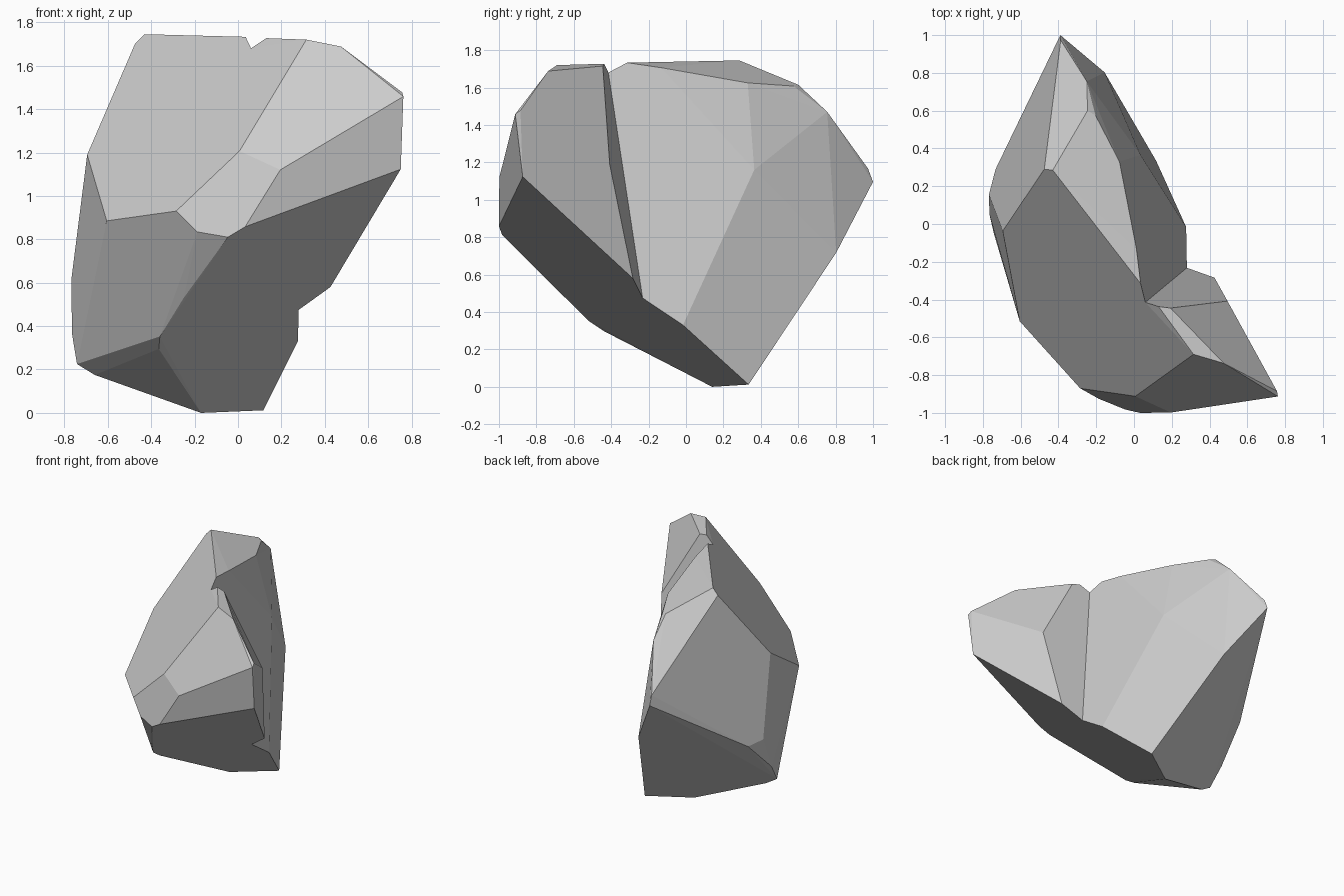
import bpy, bmesh
from mathutils import Vector

if "Cube" in bpy.data.objects:
    bpy.data.objects.remove(bpy.data.objects["Cube"])

# Corner points shared by both lumps (the seam running down from the groove)
seam = [(.06, -.415, 1.68), (.28, -.232, .475), (.007, -.912, 1.207), (.033, -1, .858)]

# Large lump, grouped by area
main_top = [(-.43, .285, 1.745), (-.475, .29, 1.70), (.035, -.315, 1.733), (.013, -.132, 1.706),
            (-.077, .33, 1.625), (-.204, .575, 1.608), (-.246, .6, 1.615), (-.25, .755, 1.47)]
main_back = [(-.39, 1, 1.096), (-.388, .973, 1.167), (.035, .365, 1.16), (-.156, .803, .717)]
main_base = [(.117, .335, .012), (-.17, .14, 0), (.276, -.016, .33), (-.66, -.04, .175),
             (-.365, -.434, .295), (-.36, -.52, .352), (-.25, -.70, .53)]
main_left = [(-.768, .155, .615), (-.733, .29, .602), (-.765, .05, .365), (-.742, -.05, .225),
             (-.695, -.037, 1.19), (-.605, -.515, .885)]
main_front = [(-.285, -.87, .93), (-.187, -.925, .834), (-.047, -.982, .81)]

# Small lump on the right of the groove
side = [(.13, -.437, 1.727), (.193, -.445, 1.715), (.315, -.69, 1.72), (.475, -.737, 1.688),
        (.762, -.913, 1.458), (.757, -.885, 1.477), (.75, -.873, 1.123), (.195, -.998, 1.12),
        (.426, -.284, .58), (.56, -.51, .80), (.495, -.408, 1.19)]


def add_lump(bm, points):
    """Wrap a convex shell round the points, left open at the seam."""
    verts = [bm.verts.new(p) for p in points]
    seam_verts = set(verts[:len(seam)])
    hull = bmesh.ops.convex_hull(bm, input=verts)
    inner = [f for f in hull["geom"] if isinstance(f, bmesh.types.BMFace)
             and all(v in seam_verts for v in f.verts)]
    bmesh.ops.delete(bm, geom=inner, context='FACES')


# Rock: two lumps welded along the seam, triangles merged into flat facets
bm = bmesh.new()
add_lump(bm, seam + main_top + main_back + main_base + main_left + main_front)
add_lump(bm, seam + side)
bmesh.ops.remove_doubles(bm, verts=bm.verts[:], dist=.001)
bmesh.ops.delete(bm, geom=[v for v in bm.verts if not v.link_faces], context='VERTS')
print("open edges:", sum(not e.is_manifold for e in bm.edges))
bmesh.ops.dissolve_limit(bm, angle_limit=.05, verts=bm.verts[:], edges=bm.edges[:])
bmesh.ops.recalc_face_normals(bm, faces=bm.faces[:])
mesh = bpy.data.meshes.new("rock")
bm.to_mesh(mesh)
bm.free()
rock = bpy.data.objects.new("rock", mesh)
bpy.context.collection.objects.link(rock)
